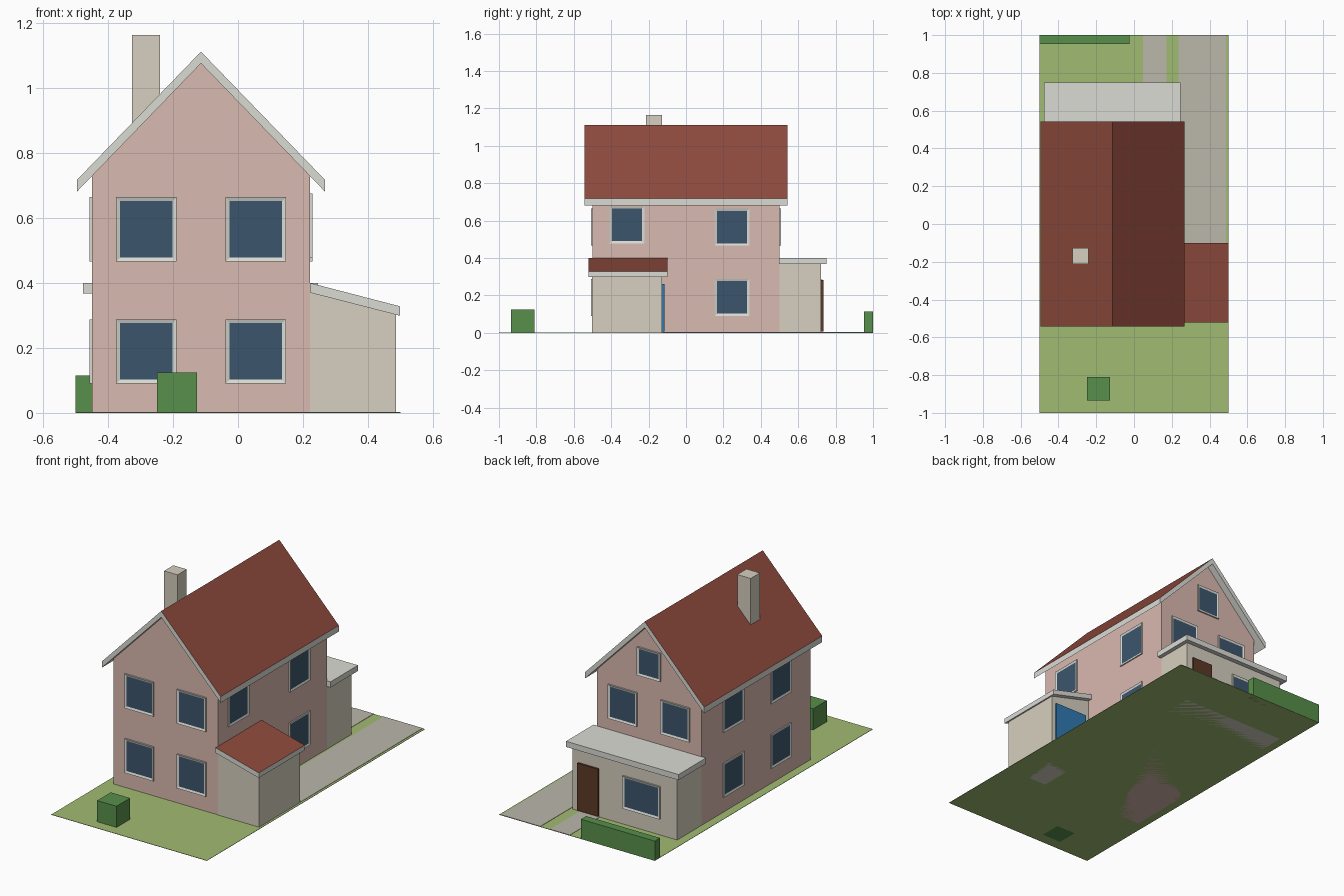
import bpy, bmesh
from math import radians
from mathutils import Matrix, Vector

if "Cube" in bpy.data.objects:
    bpy.data.objects.remove(bpy.data.objects["Cube"])


def mat(name, r, g, b):
    m = bpy.data.materials.new(name)
    m.diffuse_color = [(c / 255) ** 2.2 for c in (r, g, b)] + [1]
    m.use_nodes = True
    m.node_tree.nodes["Principled BSDF"].inputs["Base Color"].default_value = m.diffuse_color
    return m


PINK = mat("pink_wall", 216, 184, 174)
CREAM = mat("cream_wall", 214, 206, 190)
WHITE = mat("white_trim", 218, 218, 212)
TILE = mat("roof_tile", 142, 76, 64)
GLASS = mat("window_glass", 62, 86, 108)
GRASS = mat("grass", 160, 186, 114)
PAVING = mat("paving", 186, 182, 170)
HEDGE = mat("hedge", 88, 142, 76)
BLUE = mat("blue_door", 52, 120, 176)
BROWN = mat("brown_door", 92, 60, 42)


def finish(name, bm, *mats):
    bmesh.ops.recalc_face_normals(bm, faces=bm.faces)
    me = bpy.data.meshes.new(name)
    bm.to_mesh(me)
    bm.free()
    for m in mats:
        me.materials.append(m)
    ob = bpy.data.objects.new(name, me)
    bpy.context.collection.objects.link(ob)
    return ob


def prism(name, profile, y0, y1, material, top=None):
    """Extrude an x-z profile along y; upward faces may get a second material."""
    bm = bmesh.new()
    face = bm.faces.new([bm.verts.new((x, y0, z)) for x, z in profile])
    new = bmesh.ops.extrude_face_region(bm, geom=[face])["geom"]
    bmesh.ops.translate(bm, vec=(0, y1 - y0, 0),
                        verts=[v for v in new if isinstance(v, bmesh.types.BMVert)])
    ob = finish(name, bm, material, *([top] if top else []))
    if top:
        for p in ob.data.polygons:
            p.material_index = int(p.normal.z > 0.3)
    return ob


def box(name, x, y, z, material):
    return prism(name, [(x[0], z[0]), (x[1], z[0]), (x[1], z[1]), (x[0], z[1])],
                 y[0], y[1], material)


def window(name, side, wall, u, z, w=0.186, h=0.198):
    """Frame with sunken pane; u is the world position along the wall."""
    angle = {"front": 0, "right": 90, "back": 180, "left": 270}[side]
    place = {"front": (u, -wall), "right": (wall, u),
             "back": (u, wall), "left": (-wall, u)}[side]
    bm = bmesh.new()
    bmesh.ops.create_cube(bm, size=1, matrix=Matrix.Diagonal((w, 0.014, h, 1)))
    bm.normal_update()
    pane = next(f for f in bm.faces if f.normal.y < -0.9)
    bmesh.ops.inset_individual(bm, faces=[pane], thickness=0.017, depth=-0.004)
    pane.material_index = 1
    bm.transform(Matrix.Translation(Vector((*place, z))) @ Matrix.Rotation(radians(angle), 4, "Z"))
    finish(name, bm, WHITE, GLASS)


# Plot: lawn, driveway, path, hedges
box("lawn", (-0.5, 0.5), (-1, 1), (0, 0.002), GRASS)
box("driveway", (0.236, 0.487), (-0.125, 1), (0.001, 0.004), PAVING)
box("garden_path", (0.047, 0.173), (0.72, 1), (0.001, 0.004), PAVING)
box("back_hedge", (-0.5, -0.025), (0.952, 1), (0, 0.115), HEDGE)
box("front_bush", (-0.25, -0.126), (-0.935, -0.81), (0, 0.125), HEDGE)

# Main house with gable
L, R, MID = -0.45, 0.222, -0.114
prism("house_walls", [(L, 0), (R, 0), (R, 0.73), (MID, 1.078), (L, 0.73)], -0.5, 0.5, PINK)
prism("main_roof", [(-0.496, 0.681), (-0.496, 0.717), (MID, 1.112), (0.268, 0.717),
                    (0.268, 0.681), (MID, 1.076)], -0.542, 0.542, WHITE, TILE)
box("chimney", (-0.326, -0.24), (-0.213, -0.128), (0.8, 1.163), CREAM)

# Garage with lean-to roof
prism("garage_walls", [(R, 0), (0.487, 0), (0.487, 0.302), (R, 0.371)], -0.502, -0.127, CREAM)
prism("garage_roof", [(R, 0.37), (0.499, 0.299), (0.499, 0.328), (R, 0.4)],
      -0.522, -0.1, WHITE, TILE)
box("garage_door", (0.25, 0.462), (-0.13, -0.116), (0.008, 0.262), BLUE)

# Back extension with flat roof
box("extension_walls", (L, R), (0.5, 0.723), (0, 0.37), CREAM)
box("extension_roof", (-0.477, 0.246), (0.497, 0.75), (0.367, 0.4), WHITE)
box("back_door", (0.053, 0.185), (0.72, 0.734), (0.008, 0.283), BROWN)
window("extension_window", "back", 0.724, -0.222, 0.19, 0.24, 0.19)

# Windows
UP, LOW = 0.565, 0.189
for n, x in enumerate((-0.282, 0.055), 1):
    window(f"front_upper_window_{n}", "front", 0.501, x, UP)
    window(f"front_lower_window_{n}", "front", 0.501, x, LOW)
    window(f"back_upper_window_{n}", "back", 0.501, x, UP)
for n, y in enumerate((-0.227, 0.21), 1):
    window(f"left_upper_window_{n}", "left", 0.45, y, UP)
    window(f"left_lower_window_{n}", "left", 0.45, y, LOW)
window("attic_window", "back", 0.501, MID, 0.85, 0.15, 0.165)
window("right_window_front", "right", R, -0.316, 0.577)
window("right_window_upper", "right", R, 0.246, UP)
window("right_window_lower", "right", R, 0.246, LOW)
